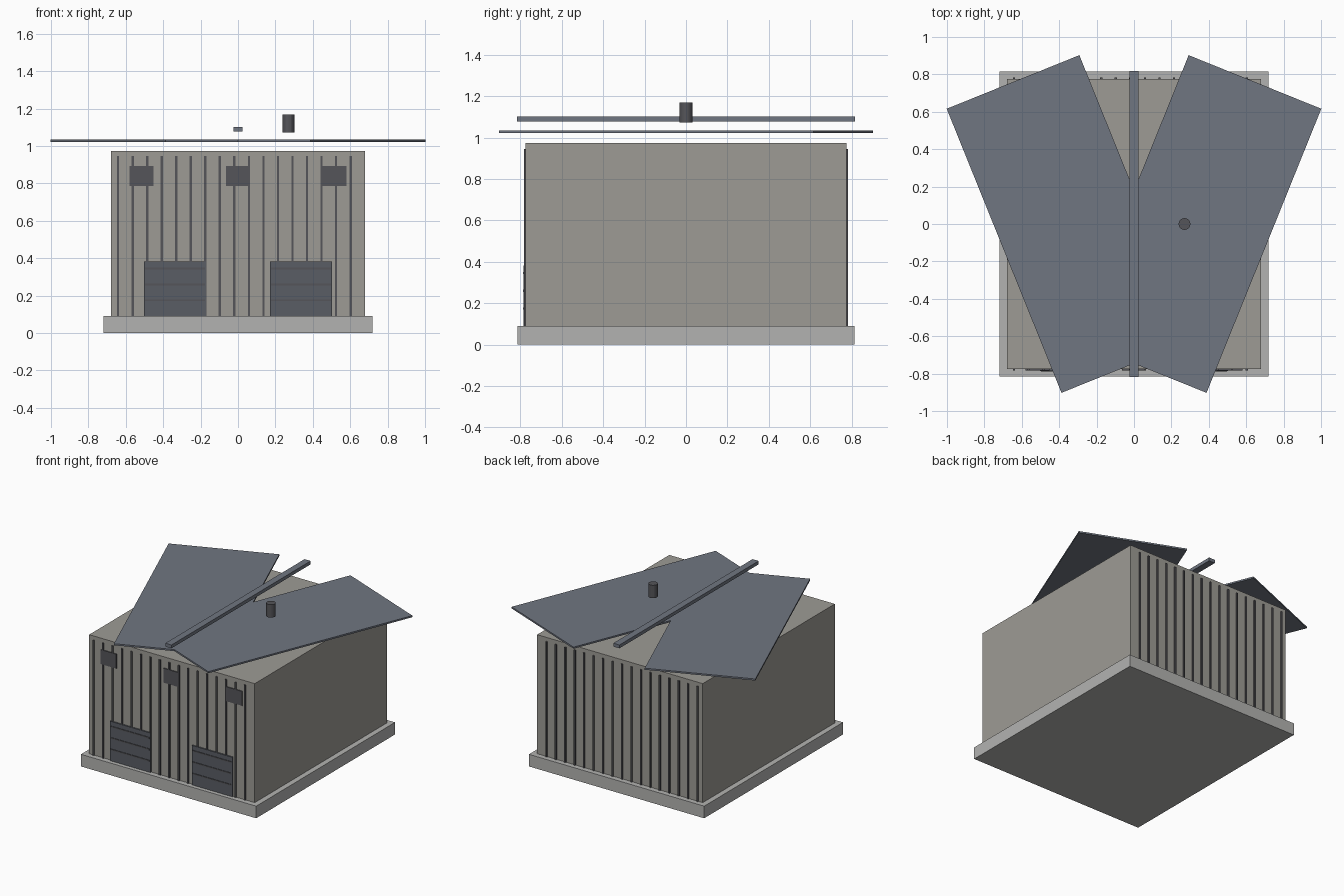
import bpy, bmesh
from math import radians
from mathutils import Matrix

if "Cube" in bpy.data.objects:
    bpy.data.objects.remove(bpy.data.objects["Cube"])


def material(name, r, g, b):
    m = bpy.data.materials.new(name)
    m.diffuse_color = (r, g, b, 1)
    m.use_nodes = True
    m.node_tree.nodes["Principled BSDF"].inputs["Base Color"].default_value = m.diffuse_color
    return m


CONCRETE = material("concrete", 0.45, 0.45, 0.44)
WALL = material("wall_cladding", 0.34, 0.33, 0.30)
METAL = material("roof_metal", 0.16, 0.18, 0.22)
DARK = material("dark_trim", 0.09, 0.09, 0.10)
DOOR = material("door_metal", 0.10, 0.11, 0.13)


def finish(name, bm, mat):
    me = bpy.data.meshes.new(name)
    bm.to_mesh(me)
    bm.free()
    me.materials.append(mat)
    ob = bpy.data.objects.new(name, me)
    bpy.context.collection.objects.link(ob)
    return ob


def add_box(bm, x, y, z):
    """Box from (min, max) ranges on each axis."""
    size = [b - a for a, b in (x, y, z)]
    mid = [(a + b) / 2 for a, b in (x, y, z)]
    bmesh.ops.create_cube(bm, size=1, matrix=Matrix.Translation(mid) @ Matrix.Diagonal((*size, 1)))


def box(name, x, y, z, mat):
    bm = bmesh.new()
    add_box(bm, x, y, z)
    return finish(name, bm, mat)


# Foundation and main building volume
box("foundation_slab", (-0.72, 0.72), (-0.815, 0.815), (0, 0.09), CONCRETE)
box("building_body", (-0.68, 0.68), (-0.775, 0.775), (0.09, 0.974), WALL)

# Cladding ribs on the front and back walls
for side, s in (("front", -1), ("back", 1)):
    bm = bmesh.new()
    for i in range(17):
        x = -0.641 + 0.0777 * i
        add_box(bm, (x - 0.006, x + 0.006), sorted((s * 0.770, s * 0.783)), (0.09, 0.945))
    finish(side + "_wall_ribs", bm, DARK)

# Windows high on the front wall
for i, x in enumerate((-0.517, 0, 0.517)):
    box(f"window_{i + 1}", (x - 0.064, x + 0.064), (-0.782, -0.770), (0.785, 0.892), DARK)

# Roller doors with horizontal slats and a top edge
for side, s in (("left", -1), ("right", 1)):
    x = s * 0.337
    box(side + "_roller_door", (x - 0.166, x + 0.166), (-0.785, -0.770), (0.09, 0.383), DOOR)
    bm = bmesh.new()
    for z in (0.175, 0.26, 0.345):
        add_box(bm, (x - 0.16, x + 0.16), (-0.789, -0.780), (z - 0.005, z + 0.005))
    finish(side + "_door_slats", bm, DARK)

# Flat roof panels, splayed about the vertical axis
for side, s in (("left", -1), ("right", 1)):
    roof = box(side + "_roof_panel", (-0.3825, 0.3825), (-0.819, 0.819), (-0.006, 0.006), METAL)
    roof.location = (s * 0.34, 0, 1.028)
    roof.rotation_euler.z = radians(-22 * s)

# Ridge beam
box("ridge_cap", (-0.025, 0.025), (-0.817, 0.817), (1.077, 1.102), METAL)

# Vent pipe
bm = bmesh.new()
bmesh.ops.create_cone(bm, cap_ends=True, segments=16, radius1=0.032, radius2=0.032,
                      depth=0.096, matrix=Matrix.Translation((0.27, 0, 1.121)))
finish("roof_vent", bm, DARK)
